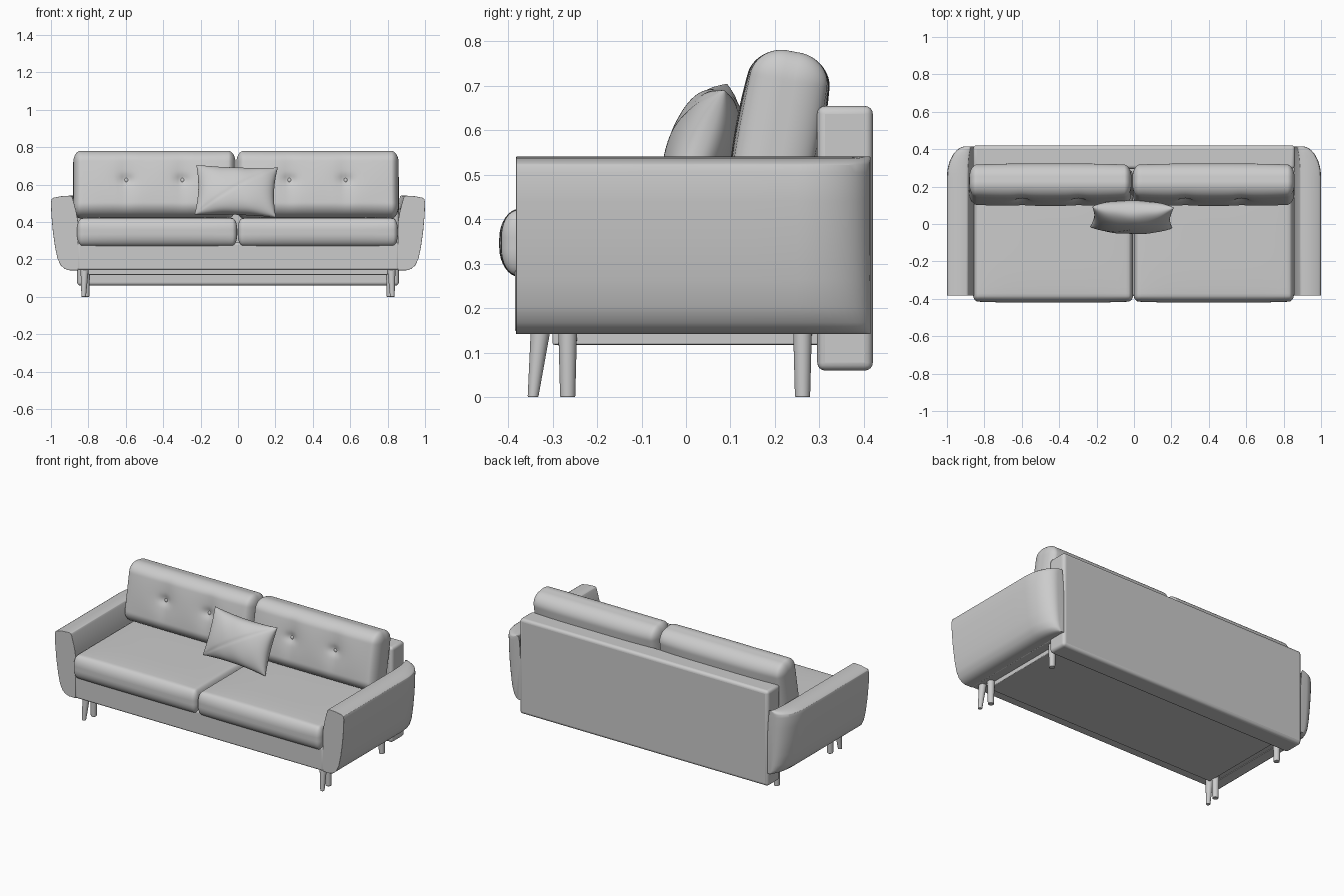
import bpy, bmesh, math
from mathutils import Vector, Matrix

if "Cube" in bpy.data.objects:
    bpy.data.objects.remove(bpy.data.objects["Cube"])


def finish(name, bm, mat=Matrix(), bevel=0.0, angle=40):
    bmesh.ops.recalc_face_normals(bm, faces=bm.faces)
    me = bpy.data.meshes.new(name)
    bm.to_mesh(me)
    bm.free()
    ob = bpy.data.objects.new(name, me)
    ob.matrix_world = mat
    bpy.context.collection.objects.link(ob)
    if bevel:
        m = ob.modifiers.new("soft_edges", 'BEVEL')
        m.width, m.segments, m.limit_method = bevel, 4, 'ANGLE'
        m.angle_limit = math.radians(40)
    bpy.ops.object.select_all(action='DESELECT')
    ob.select_set(True)
    bpy.context.view_layer.objects.active = ob
    bpy.ops.object.shade_smooth_by_angle(angle=math.radians(angle))
    return ob


def box(name, lo, hi, bevel):
    bm = bmesh.new()
    lo, hi = Vector(lo), Vector(hi)
    bmesh.ops.create_cube(bm, size=1)
    for v in bm.verts:
        v.co = Vector((v.co[i] * (hi[i] - lo[i]) + (hi[i] + lo[i]) / 2 for i in range(3)))
    return finish(name, bm, bevel=bevel)


def cushion(name, half, rad, mat, cuts, shape):
    """Box with elliptical edges; shape(u, point) adds the stuffing."""
    bm = bmesh.new()
    bmesh.ops.create_cube(bm, size=2)
    bmesh.ops.subdivide_edges(bm, edges=bm.edges[:], cuts=cuts, use_grid_fill=True)
    k = 0.7
    for v in bm.verts:
        core, d, u = Vector(), Vector(), v.co.copy()
        for i in range(3):
            t, s = abs(u[i]), math.copysign(1, u[i])
            inner = half[i] - rad[i]
            core[i] = s * min(t / k, 1) * inner
            if t > k:
                d[i] = s * math.tan((t - k) / (1 - k) * math.pi / 4)
        if d.length > 0:
            d.normalize()
        p = core + Vector((d[i] * rad[i] for i in range(3)))
        v.co = shape(Vector((p[i] / half[i] for i in range(3))), p)
    return finish(name, bm, mat, angle=60)


# Upholstered base, underside board and back panel
box("base_frame", (-0.86, -0.385, 0.143), (0.86, 0.31, 0.29), 0.012)
box("underside_board", (-0.80, -0.30, 0.118), (0.80, 0.30, 0.16), 0.004)
box("back_panel", (-0.86, 0.295, 0.06), (0.86, 0.42, 0.655), 0.018)

# Arms: flared section lofted front to back, wrapping around at the rear
ARM = [(0.855, 0.142), (0.855, 0.40), (0.866, 0.46), (0.884, 0.527), (0.889, 0.537),
       (0.90, 0.541), (0.945, 0.538), (0.985, 0.530), (0.996, 0.523), (1.0, 0.505),
       (0.998, 0.44), (0.990, 0.35), (0.978, 0.265), (0.965, 0.205), (0.948, 0.168),
       (0.925, 0.149), (0.90, 0.142)]
stations = [(-0.382, 1), (-0.1, 1), (0.15, 1)]
for i in range(13):
    a = i / 12 * math.pi / 2
    stations.append((0.25 + 0.165 * math.sin(a), 0.3 + 0.7 * math.cos(a)))
for side, label in ((-1, "left"), (1, "right")):
    bm = bmesh.new()
    rings = [[bm.verts.new((side * (0.855 + (x - 0.855) * s), y, z)) for x, z in ARM]
             for y, s in stations]
    n = len(ARM)
    for a, b in zip(rings, rings[1:]):
        for j in range(n):
            bm.faces.new((a[j], a[(j + 1) % n], b[(j + 1) % n], b[j]))
    bm.faces.new(rings[0])
    bm.faces.new(rings[-1])
    finish(label + "_arm", bm, bevel=0.008, angle=50)


# Seat cushions: slightly crowned on top and front
def seat_shape(u, p):
    q = p.copy()
    q.z += 0.008 * u.z * (1 - u.x ** 4) * (1 - u.y ** 4)
    q.y += 0.006 * u.y * (1 - u.x ** 4) * (1 - u.z ** 2)
    return q


for cx, label in ((-0.4325, "left"), (0.4265, "right")):
    cushion(label + "_seat_cushion", (0.428, 0.352, 0.073), (0.028, 0.034, 0.058),
            Matrix.Translation((cx, -0.062, 0.347)), 24, seat_shape)

# Tufted back cushions with buttons
BUTTON_X, BUTTON_Z = (-0.15, 0.15), 0.012


def back_shape(u, p):
    q = p.copy()
    q.y += 0.014 * u.y * (1 - u.x ** 4) * (1 - u.z ** 2)
    if u.y < 0:
        for bx in BUTTON_X:
            dx, dz = p.x - bx, p.z - BUTTON_Z
            r2 = dx * dx + dz * dz
            dent = 0.016 * math.exp(-r2 / 0.0007) + 0.010 * math.exp(-r2 / 0.006)
            dent += 0.006 * math.exp(-dx * dx / 0.0012) * (1 - u.z ** 2)
            q.y -= u.y * dent
    return q


for cx, label in ((-0.447, "left"), (0.425, "right")):
    mat = Matrix.Translation((cx, 0.21, 0.600)) @ Matrix.Rotation(math.radians(-10.5), 4, 'X')
    cushion(label + "_back_cushion", (0.434, 0.085, 0.180), (0.04, 0.07, 0.065),
            mat, 48, back_shape)
    for i, bx in enumerate(BUTTON_X):
        bm = bmesh.new()
        bmesh.ops.create_uvsphere(bm, u_segments=16, v_segments=8, radius=0.011)
        bmesh.ops.scale(bm, vec=(1, 0.5, 1), verts=bm.verts)
        finish(f"{label}_button_{i + 1}", bm, mat @ Matrix.Translation((bx, -0.069, BUTTON_Z)))

# Throw pillow: two puffed grids joined along the seam, pointed corners
bm = bmesh.new()
N = 48
for face in (-1, 1):
    rows = []
    for i in range(N + 1):
        u = math.sin((i / N - 0.5) * math.pi)
        row = []
        for j in range(N + 1):
            v = math.sin((j / N - 0.5) * math.pi)
            puff = math.sqrt(max(0, (1 - u * u) * (1 - v * v))) ** 0.85
            th = 0.076 * puff
            if face < 0:
                th -= 0.004 * puff * math.exp(-((u - v) / 0.05) ** 2)
            th *= 1 + 0.05 * math.sin(9 * u + 2 * v) * (v * v)
            x = 0.218 * u * (1 - 0.07 * (1 - v * v) * u * u)
            z = 0.143 * v * (1 - 0.09 * (1 - u * u) * v * v)
            row.append(bm.verts.new((x, face * th, z)))
        rows.append(row)
    for a, b in zip(rows, rows[1:]):
        for j in range(N):
            bm.faces.new((a[j], a[j + 1], b[j + 1], b[j]))
bmesh.ops.remove_doubles(bm, verts=bm.verts, dist=0.00005)
finish("throw_pillow", bm, Matrix.Translation((-0.01, 0.036, 0.565))
       @ Matrix.Rotation(math.radians(-22), 4, 'X') @ Matrix.Rotation(math.radians(2), 4, 'Y'),
       angle=70)


# Legs: tapered, sheared so the feet stay flat on the floor
def leg(name, foot, top, r_foot, r_top, height=0.15):
    bm = bmesh.new()
    bmesh.ops.create_cone(bm, cap_ends=True, segments=24, radius1=r_foot,
                          radius2=r_top, depth=height)
    for v in bm.verts:
        t = v.co.z / height + 0.5
        v.co.x += foot[0] + (top[0] - foot[0]) * t
        v.co.y += foot[1] + (top[1] - foot[1]) * t
        v.co.z = t * height
    finish(name, bm, bevel=0.003)


for s, label in ((-1, "left"), (1, "right")):
    leg(label + "_front_leg", (s * 0.825, -0.344), (s * 0.82, -0.327), 0.012, 0.022)
    leg(label + "_middle_leg", (s * 0.812, -0.266), (s * 0.812, -0.266), 0.017, 0.021)
    leg(label + "_rear_leg", (s * 0.812, 0.262), (s * 0.812, 0.262), 0.017, 0.021)
